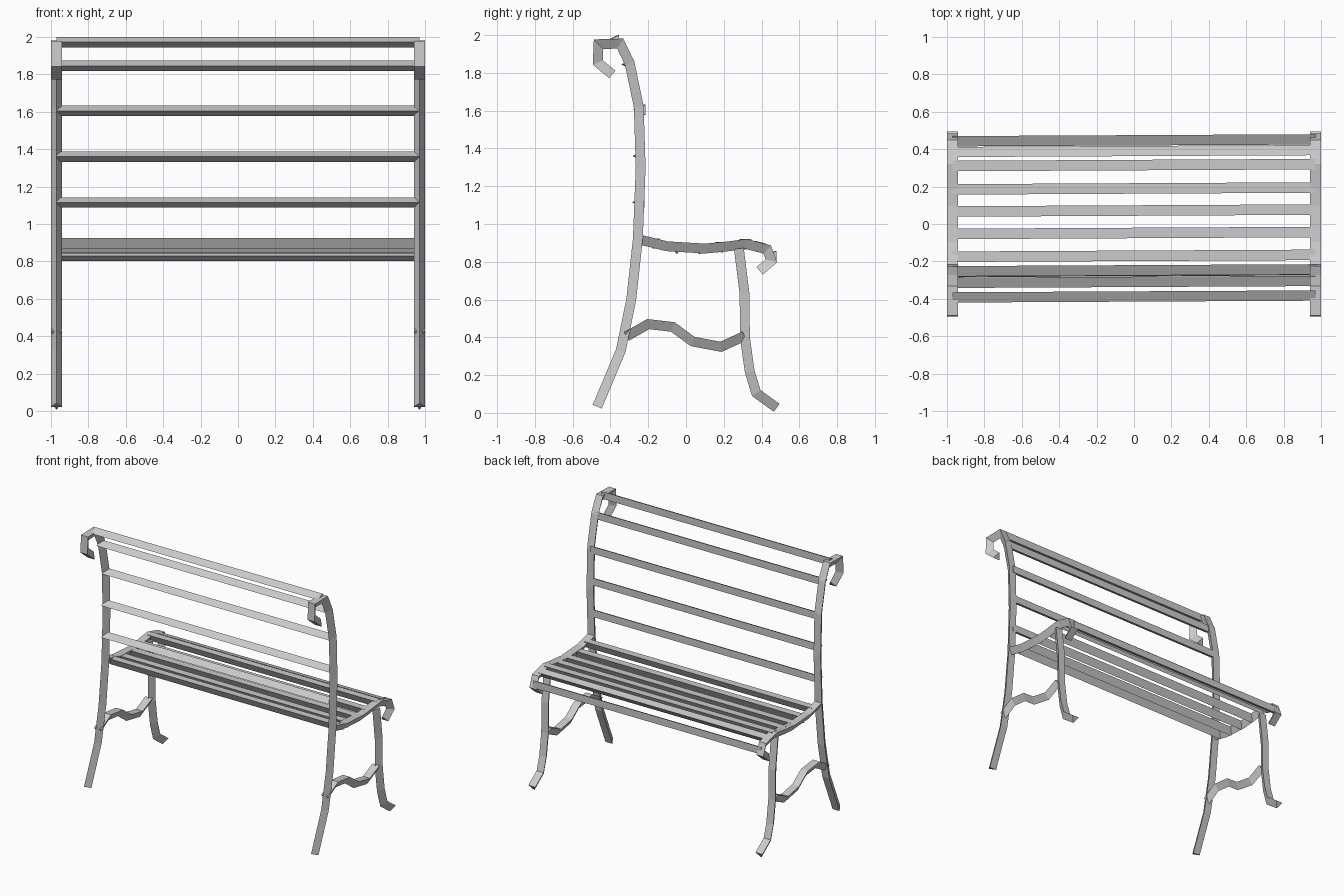
import bpy
import bmesh
from mathutils import Vector

if "Cube" in bpy.data.objects:
    bpy.data.objects.remove(bpy.data.objects["Cube"])

HALF_W = 0.03     # half width of the bars across x
HALF_T = 0.026    # half depth of the triangular section


def make_object(name, sections):
    """Skin a list of equal-sided cross-sections into a closed bar."""
    bm = bmesh.new()
    rings = [[bm.verts.new(p) for p in s] for s in sections]
    n = len(rings[0])
    for a, b in zip(rings, rings[1:]):
        for i in range(n):
            j = (i + 1) % n
            bm.faces.new((a[i], a[j], b[j], b[i]))
    bm.faces.new(rings[0])
    bm.faces.new(rings[-1])
    bmesh.ops.recalc_face_normals(bm, faces=bm.faces)
    mesh = bpy.data.meshes.new(name)
    bm.to_mesh(mesh)
    bm.free()
    obj = bpy.data.objects.new(name, mesh)
    bpy.context.collection.objects.link(obj)
    return obj


def frame_bar(name, path, flat_left):
    """Mitred triangular bar along a (y, z) path, mirrored to both ends."""
    pts = [Vector(p) for p in path]
    dirs = [(b - a).normalized() for a, b in zip(pts, pts[1:])]
    sections = []
    for i, p in enumerate(pts):
        d0 = dirs[max(i - 1, 0)]
        d1 = dirs[min(i, len(dirs) - 1)]
        t = (d0 + d1).normalized()
        n = Vector((-t.y, t.x)) * (1 if flat_left else -1)
        n *= HALF_T / max(t.dot(d0), 0.6)
        f, a = p + n, p - n
        sections.append([(0.97 - HALF_W, f.x, f.y),
                         (0.97 + HALF_W, f.x, f.y),
                         (0.97, a.x, a.y)])
    obj = make_object(name, sections)
    mod = obj.modifiers.new("other_side", 'MIRROR')
    mod.use_axis = (True, False, False)
    return obj


def slat(name, y, z, normal):
    """Triangular slat; (y, z) is the middle of its flat face."""
    n = Vector(normal).normalized()
    side = Vector((-n.y, n.x)) * 0.028
    c = Vector((y, z))
    tri = [c + side, c - side, c - n * 0.055]
    make_object(name, [[(x, p.x + skew, p.y) for p in tri]
                       for x, skew in ((-0.97, -0.005), (0.97, 0.005))])


# Back legs running up into the curled back posts
frame_bar("back_post", [(-0.47, 0.033), (-0.345, 0.33), (-0.29, 0.60),
                        (-0.255, 0.92), (-0.24, 1.30), (-0.25, 1.62),
                        (-0.298, 1.85), (-0.348, 1.955), (-0.463, 1.952),
                        (-0.467, 1.855), (-0.39, 1.792)], False)

# Seat rails with the curled front end
frame_bar("seat_rail", [(-0.235, 0.915), (-0.10, 0.882), (0.10, 0.87),
                        (0.21, 0.88), (0.32, 0.894), (0.43, 0.865),
                        (0.452, 0.805), (0.39, 0.752)], True)

# Front legs with splayed feet
frame_bar("front_leg", [(0.28, 0.87), (0.31, 0.63), (0.312, 0.40),
                        (0.337, 0.22), (0.372, 0.105), (0.48, 0.027)], True)

# Wavy stretchers between the legs
frame_bar("stretcher", [(-0.315, 0.405), (-0.20, 0.47), (-0.07, 0.455),
                        (0.035, 0.378), (0.185, 0.35), (0.31, 0.407)], True)

# Back slats
for i, (y, z) in enumerate([(-0.225, 1.115), (-0.223, 1.36), (-0.22, 1.605),
                            (-0.282, 1.845), (-0.36, 1.972)]):
    slat(f"back_slat_{i + 1}", y, z, (1, 0))

# Seat slats, flat side up
for i, (y, z) in enumerate([(-0.17, 0.924), (-0.048, 0.900), (0.072, 0.897),
                            (0.19, 0.904), (0.315, 0.920), (0.39, 0.904)]):
    slat(f"seat_slat_{i + 1}", y, z, (0.25, 1) if i == 5 else (0, 1))

# Front edge slat
slat("front_edge_slat", 0.475, 0.83, (1, 0))
